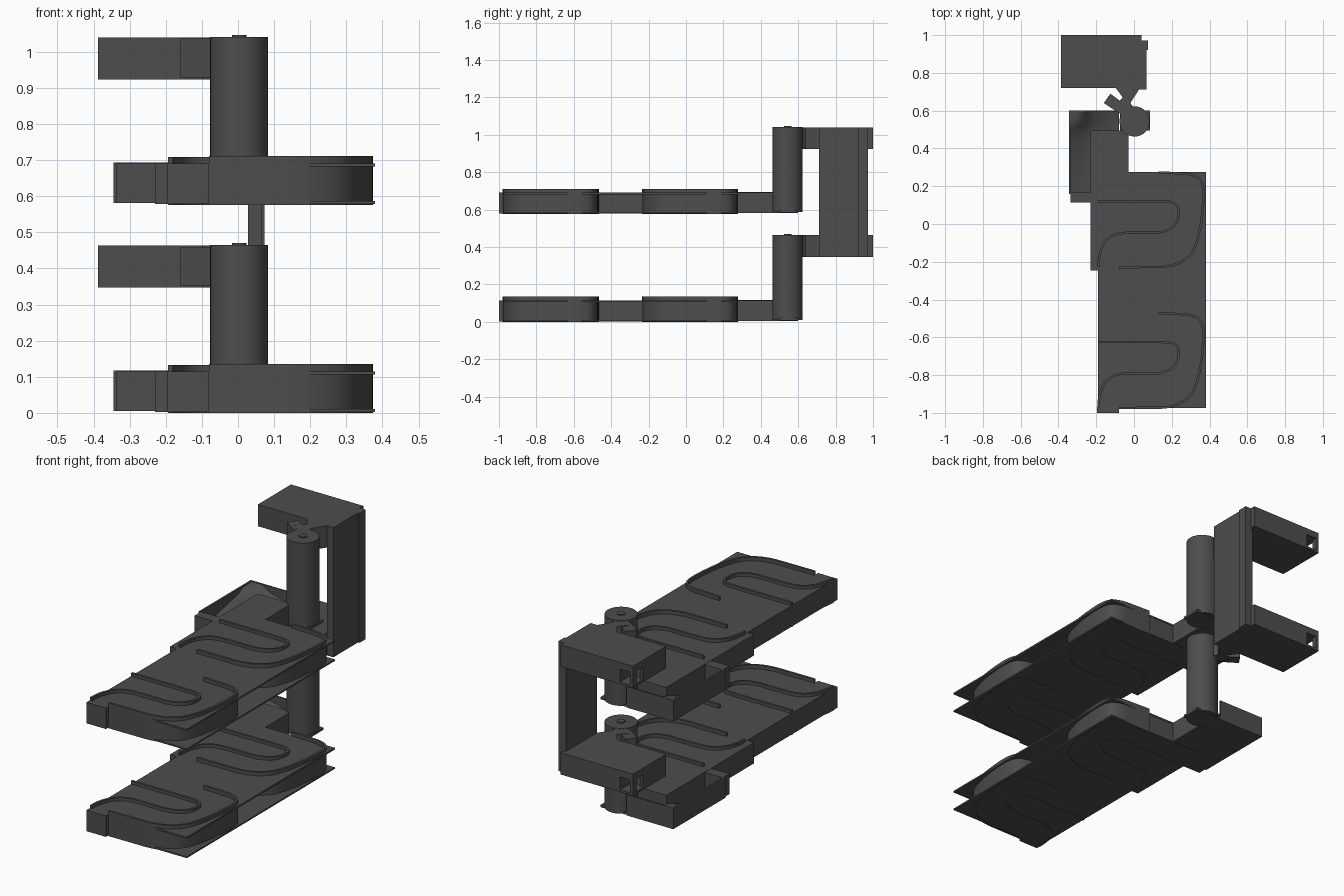
import bpy, bmesh, math
from mathutils import Vector

if "Cube" in bpy.data.objects:
    bpy.data.objects.remove(bpy.data.objects["Cube"])

mat = bpy.data.materials.new("dark grey")
mat.diffuse_color = (0.075, 0.075, 0.075, 1)
mat.use_nodes = True
mat.node_tree.nodes["Principled BSDF"].inputs["Base Color"].default_value = mat.diffuse_color
STEP = 0.576  # height between the two identical levels


def finish(bm, name):
    bmesh.ops.recalc_face_normals(bm, faces=bm.faces)
    me = bpy.data.meshes.new(name)
    bm.to_mesh(me)
    bm.free()
    ob = bpy.data.objects.new(name, me)
    bpy.context.collection.objects.link(ob)
    me.materials.append(mat)
    return ob


def prism(name, pts, z0, z1):
    bm = bmesh.new()
    f = bm.faces.new([bm.verts.new((x, y, z0)) for x, y in pts])
    r = bmesh.ops.extrude_face_region(bm, geom=[f])
    top = [v for v in r["geom"] if isinstance(v, bmesh.types.BMVert)]
    bmesh.ops.translate(bm, verts=top, vec=(0, 0, z1 - z0))
    if f.is_valid and len(bm.faces) == len(pts) + 1:
        bm.faces.new(f.verts)
    return finish(bm, name)


def box(name, x0, x1, y0, y1, z0, z1):
    return prism(name, [(x0, y0), (x1, y0), (x1, y1), (x0, y1)], z0, z1)


def cylinder(name, x, y, r, z0, z1, n=40):
    ob = prism(name, [(x + r * math.cos(2 * math.pi * i / n),
                       y + r * math.sin(2 * math.pi * i / n)) for i in range(n)], z0, z1)
    smooth(ob)
    return ob


def smooth(ob):
    bpy.ops.object.select_all(action='DESELECT')
    ob.select_set(True)
    bpy.context.view_layer.objects.active = ob
    bpy.ops.object.shade_smooth_by_angle(angle=math.radians(30))


def spline(pts, n=5):
    # smooth path through a few points
    p = [Vector(q) for q in pts]
    p = [p[0]] + p + [p[-1]]
    out = []
    for a, b, c, d in zip(p, p[1:], p[2:], p[3:]):
        for i in range(n):
            t = i / n
            out.append(0.5 * (2 * b + (c - a) * t + (2 * a - 5 * b + 4 * c - d) * t * t
                              + (3 * b - a - 3 * c + d) * t ** 3))
    return out + [p[-1]]


def ribbon(name, path, w, z0, z1):
    left, right = [], []
    for i, q in enumerate(path):
        d = (path[min(i + 1, len(path) - 1)] - path[max(i - 1, 0)]).normalized()
        n = Vector((-d.y, d.x)) * w / 2
        left.append(q + n)
        right.append(q - n)
    # one quad cross-section strip at a time
    bm = bmesh.new()
    rows = [[bm.verts.new((p.x, p.y, z)) for p, z in ((l, z0), (r, z0), (r, z1), (l, z1))]
            for l, r in zip(left, right)]
    for a, b in zip(rows, rows[1:]):
        for k in range(4):
            bm.faces.new((a[k], a[(k + 1) % 4], b[(k + 1) % 4], b[k]))
    bm.faces.new(rows[0])
    bm.faces.new(rows[-1])
    ob = finish(bm, name)
    smooth(ob)


def cut(ob, *cutters):
    for c in cutters:
        m = ob.modifiers.new("cut", 'BOOLEAN')
        m.object, m.solver = c, 'EXACT'
        me = bpy.data.meshes.new_from_object(ob.evaluated_get(bpy.context.evaluated_depsgraph_get()))
        ob.modifiers.clear()
        ob.data = me
        bpy.data.objects.remove(c)


OUTER = [(-0.08, -0.974), (0.06, -0.973), (0.17, -0.97), (0.25, -0.945), (0.31, -0.89),
         (0.345, -0.79), (0.362, -0.68), (0.367, -0.57), (0.35, -0.51), (0.30, -0.483),
         (0.22, -0.476), (0.13, -0.472)]
INNER = [(-0.188, -0.97), (-0.183, -0.91), (-0.16, -0.85), (-0.12, -0.81), (-0.06, -0.793),
         (0.05, -0.79), (0.14, -0.788), (0.205, -0.76), (0.234, -0.71), (0.232, -0.655),
         (0.20, -0.63), (0.13, -0.625), (-0.03, -0.625), (-0.19, -0.625)]


def bay(name, oy):
    # track bay: curved outer wall, S rail and the filled body between the plates
    outer = spline([(x, y + oy) for x, y in OUTER])
    inner = spline([(x, y + oy) for x, y in INNER])
    ribbon(name + "_outer_wall", outer, 0.012, Z, Z + 0.135)
    ribbon(name + "_guide_rail", inner, 0.012, Z, Z + 0.132)
    body = prism(name + "_body", [(-0.19, -0.974 + oy)] + [tuple(p) for p in outer]
                 + [(-0.19, -0.472 + oy)], Z + 0.006, Z + 0.114)
    smooth(body)


def chute():
    # banked turning ramp, dropping toward the front
    bm = bmesh.new()
    n = 12
    x0, x1, y0, y1 = -0.335, -0.08, 0.16, 0.592
    g = []
    for j in range(n + 1):
        row = []
        for i in range(n + 1):
            u, v = i / n, j / n
            x, y = x0 + (x1 - x0) * u, y0 + (y1 - y0) * v
            lane = max(0, 1 - (x - x0) / 0.1)
            back = max(0, 1 - (y1 - y) / 0.1)
            bank = min(1, lane * v + back * (1 - u))
            row.append(bm.verts.new((x, y, Z + 0.02 + 0.025 * v + 0.07 * bank)))
        g.append(row)
    for j in range(n):
        for i in range(n):
            bm.faces.new((g[j][i], g[j][i + 1], g[j + 1][i + 1], g[j + 1][i]))
    smooth(finish(bm, "chute_ramp"))
    box("chute_floor", -0.345, -0.08, 0.16, 0.6, Z + 0.005, Z + 0.018)
    box("chute_left_wall", -0.345, -0.335, 0.16, 0.6, Z + 0.005, Z + 0.117)
    box("chute_back_wall", -0.345, -0.07, 0.592, 0.6, Z + 0.005, Z + 0.117)
    box("chute_front_block", -0.337, -0.19, 0.115, 0.17, Z + 0.005, Z + 0.114)


for lvl in range(2):
    Z = lvl * STEP
    # deck plates and bays
    for lo, hi, tag in ((0.003, 0.011, "lower"), (0.106, 0.115, "upper")):
        box(tag + "_front_plate", -0.19, 0.38, -0.975, -0.23, Z + lo, Z + hi)
        box(tag + "_rear_plate", -0.23, 0.38, -0.23, 0.275, Z + lo, Z + hi)
    bay("front_bay", 0)
    bay("rear_bay", 0.745)
    box("middle_body", -0.19, 0.13, -0.474, -0.228, Z + 0.006, Z + 0.114)
    box("front_tab", -0.195, -0.08, -1.0, -0.97, Z + 0.003, Z + 0.115)
    box("rear_tab", -0.23, -0.1, -0.245, -0.22, Z + 0.003, Z + 0.115)
    box("rear_side", -0.23, -0.185, -0.23, 0.275, Z + 0.006, Z + 0.114)
    # link to the lift tube, and the turning chute
    box("link_block", -0.23, -0.03, 0.27, 0.495, Z + 0.005, Z + 0.115)
    chute()
    # lift tube with foot and cap
    cylinder("lift_tube", 0.003, 0.543, 0.08, Z + 0.01, Z + 0.465)
    cylinder("tube_cap", 0.003, 0.543, 0.02, Z + 0.46, Z + 0.47, 20)
    box("tube_foot", -0.075, 0.085, 0.495, 0.6, Z + 0.008, Z + 0.02)
    # arm, neck and side peg
    A0, A1 = Z + 0.347, Z + 0.463
    arm = box("arm", -0.387, 0.04, 0.72, 1.0, A0, A1)
    cut(arm, box("cutter", -0.37, -0.31, 0.9, 1.1, A0 + 0.012, A0 + 0.08),
        box("cutter", -0.5, -0.34, 0.915, 0.97, A0 + 0.012, A0 + 0.08))
    prism("neck", [(-0.10, 0.725), (-0.06, 0.67), (-0.10, 0.63), (-0.06, 0.58), (0.03, 0.58),
                   (-0.02, 0.64), (0.035, 0.725)], A0, A1)
    prism("neck_peg", [(-0.16, 0.64), (-0.06, 0.575), (-0.03, 0.62), (-0.085, 0.66),
                       (-0.125, 0.69)], A0 + 0.005, A1 - 0.003)

# upright joining both arms
box("column", 0.028, 0.065, 0.712, 0.972, 0.347, STEP + 0.463)
box("column_edge_strip", 0.055, 0.074, 0.92, 0.972, 0.347, STEP + 0.463)
